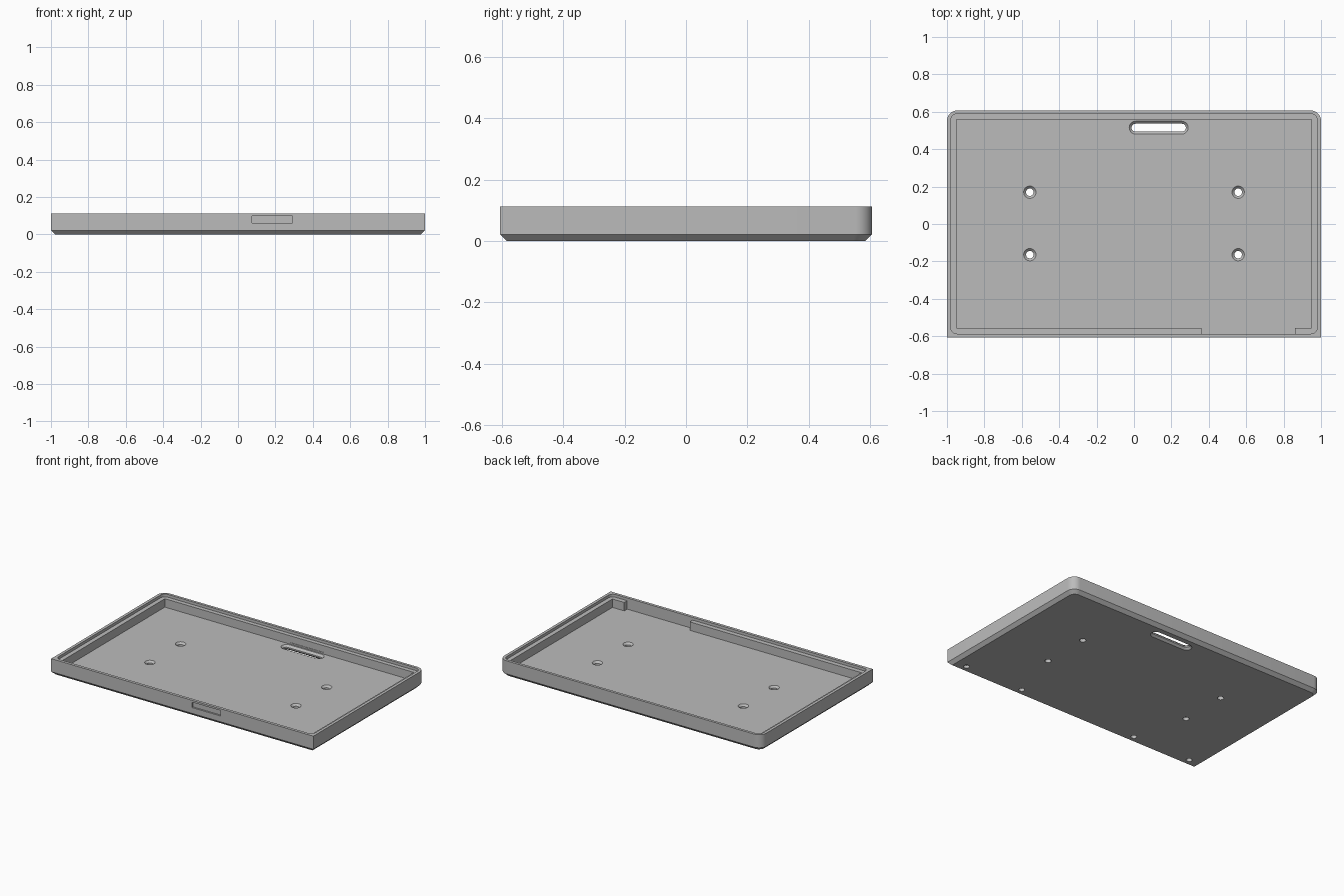
import bpy, bmesh
from math import sin, cos, pi, radians

old = bpy.data.objects.get("Cube")
if old:
    bpy.data.objects.remove(old, do_unlink=True)

grey = bpy.data.materials.new("grey plastic")
grey.use_nodes = True
GREY = (0.5, 0.5, 0.5, 1)
grey.diffuse_color = GREY
grey.node_tree.nodes["Principled BSDF"].inputs["Base Color"].default_value = GREY

HX, HY, TOP = 1.0, 0.607, 0.112
BEVEL, FLOOR, LEDGE = 0.022, 0.035, 0.093


def outline(cx, cy, hx, hy, r_front=0, r_back=0, steps=8):
    """Counter-clockwise rectangle with rounded front and back corners."""
    pts = []
    corners = [(1, 1, 0, r_back), (-1, 1, 1, r_back),
               (-1, -1, 2, r_front), (1, -1, 3, r_front)]
    for sx, sy, quarter, r in corners:
        for i in range(steps + 1 if r else 1):
            a = (quarter + i / steps) * pi / 2
            ox, oy = (r * cos(a), r * sin(a)) if r else (0, 0)
            pts.append((cx + sx * (hx - r) + ox, cy + sy * (hy - r) + oy))
    return pts


def loft(name, layers):
    """Closed solid through a stack of (outline, height) layers."""
    bm = bmesh.new()
    rings = [[bm.verts.new((x, y, z)) for x, y in pts] for pts, z in layers]
    n = len(rings[0])
    bm.faces.new(rings[0][::-1])
    bm.faces.new(rings[-1])
    for low, high in zip(rings, rings[1:]):
        for i in range(n):
            j = (i + 1) % n
            bm.faces.new((low[i], low[j], high[j], high[i]))
    bmesh.ops.remove_doubles(bm, verts=bm.verts, dist=1e-5)
    bmesh.ops.recalc_face_normals(bm, faces=bm.faces)
    mesh = bpy.data.meshes.new(name)
    bm.to_mesh(mesh)
    bm.free()
    mesh.materials.append(grey)
    obj = bpy.data.objects.new(name, mesh)
    bpy.context.collection.objects.link(obj)
    return obj


def box(name, x0, x1, y0, y1, z0, z1):
    o = outline((x0 + x1) / 2, (y0 + y1) / 2, (x1 - x0) / 2, (y1 - y0) / 2)
    return loft(name, [(o, z0), (o, z1)])


def pill(cx, cy, hx, r):
    return outline(cx, cy, hx, r, r, r)


# Tray body: square front corners, rounded back corners, bevelled underside
tray = loft("tray", [
    (outline(0, 0, HX - BEVEL, HY - BEVEL, 0, 0.04), 0),
    (outline(0, 0, HX, HY, 0, 0.055), BEVEL),
    (outline(0, 0, HX, HY, 0, 0.055), TOP)])

# Stepped rim, main pocket, front wall gap and shallow front recess
lip = outline(0, 0.001, 0.98, 0.588, 0.035, 0.035)
cutters = [
    loft("lip_cut", [(lip, LEDGE), (lip, 0.2)]),
    box("pocket_cut", -0.95, 0.95, -0.555, 0.56, FLOOR, 0.2),
    box("gap_cut", 0.36, 0.86, -0.587, -0.5, FLOOR, 0.2),
    box("front_recess_cut", 0.075, 0.292, -0.7, -HY + 0.012, 0.062, 0.099),
]

# Handle slot, chamfered on both faces
cutters.append(loft("handle_cut", [
    (pill(0.132, 0.515, 0.169, 0.047), -0.012),
    (pill(0.132, 0.515, 0.145, 0.021), 0.013),
    (pill(0.132, 0.515, 0.145, 0.021), 0.022),
    (pill(0.132, 0.515, 0.169, 0.047), 0.047)]))

# Four countersunk screw holes
for x in (-0.557, 0.557):
    for y in (-0.164, 0.17):
        cutters.append(loft("screw_cut", [
            (pill(x, y, 0.02, 0.02), -0.05),
            (pill(x, y, 0.02, 0.02), FLOOR - 0.013),
            (pill(x, y, 0.046, 0.046), FLOOR + 0.013)]))

# Blind holes under the front edge
for x in (-0.9, -0.453, 0.453, 0.9):
    o = pill(x, -0.542, 0.019, 0.019)
    cutters.append(loft("blind_cut", [(o, -0.05), (o, 0.02)]))

bpy.ops.object.select_all(action='DESELECT')
bpy.context.view_layer.objects.active = tray
tray.select_set(True)
for c in cutters:
    c.hide_render = True
    mod = tray.modifiers.new(c.name, 'BOOLEAN')
    mod.operation = 'DIFFERENCE'
    mod.solver = 'EXACT'
    mod.object = c
    bpy.ops.object.modifier_apply(modifier=mod.name)
    bpy.data.objects.remove(c, do_unlink=True)

bpy.ops.object.shade_smooth_by_angle(angle=radians(30))
